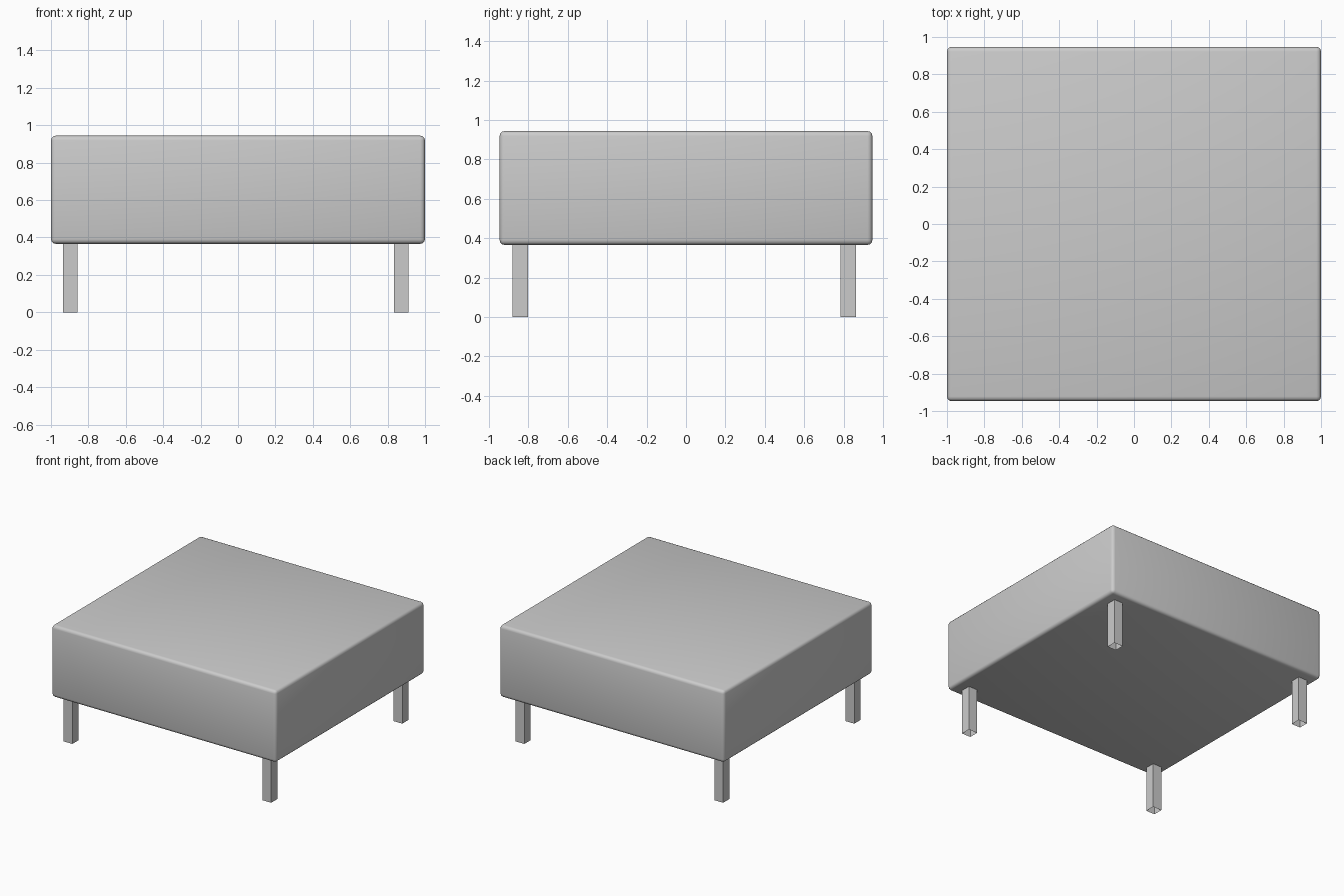
import bpy, bmesh
from mathutils import Matrix, Vector

if "Cube" in bpy.data.objects:
    bpy.data.objects.remove(bpy.data.objects["Cube"])


def box(name, lo, hi, bevel=0.0, open_ends=False):
    """Box between two corners, optionally rounded or open at top and bottom."""
    lo, hi = Vector(lo), Vector(hi)
    bm = bmesh.new()
    bmesh.ops.create_cube(bm, size=1, matrix=Matrix.Translation((lo + hi) / 2)
                          @ Matrix.Diagonal((*(hi - lo), 1)))
    if open_ends:
        bm.normal_update()
        ends = [f for f in bm.faces if abs(f.normal.z) > 0.9]
        bmesh.ops.delete(bm, geom=ends, context='FACES_ONLY')
    if bevel:
        bmesh.ops.bevel(bm, geom=bm.edges[:], offset=bevel, segments=3,
                        profile=0.5, affect='EDGES')
        for f in bm.faces:
            f.smooth = True
    mesh = bpy.data.meshes.new(name)
    bm.to_mesh(mesh)
    bm.free()
    obj = bpy.data.objects.new(name, mesh)
    bpy.context.collection.objects.link(obj)
    return obj


# Padded block with softly rounded edges
box("cushion", (-1, -0.947, 0.366), (1, 0.947, 0.944), bevel=0.025)

# Four hollow square legs, set slightly off-centre
LEG = 0.039
for side, x in (("left", -0.897), ("right", 0.873)):
    for end, y in (("front", -0.842), ("back", 0.825)):
        box(f"{end}_{side}_leg", (x - LEG, y - LEG, 0),
            (x + LEG, y + LEG, 0.37), open_ends=True)
